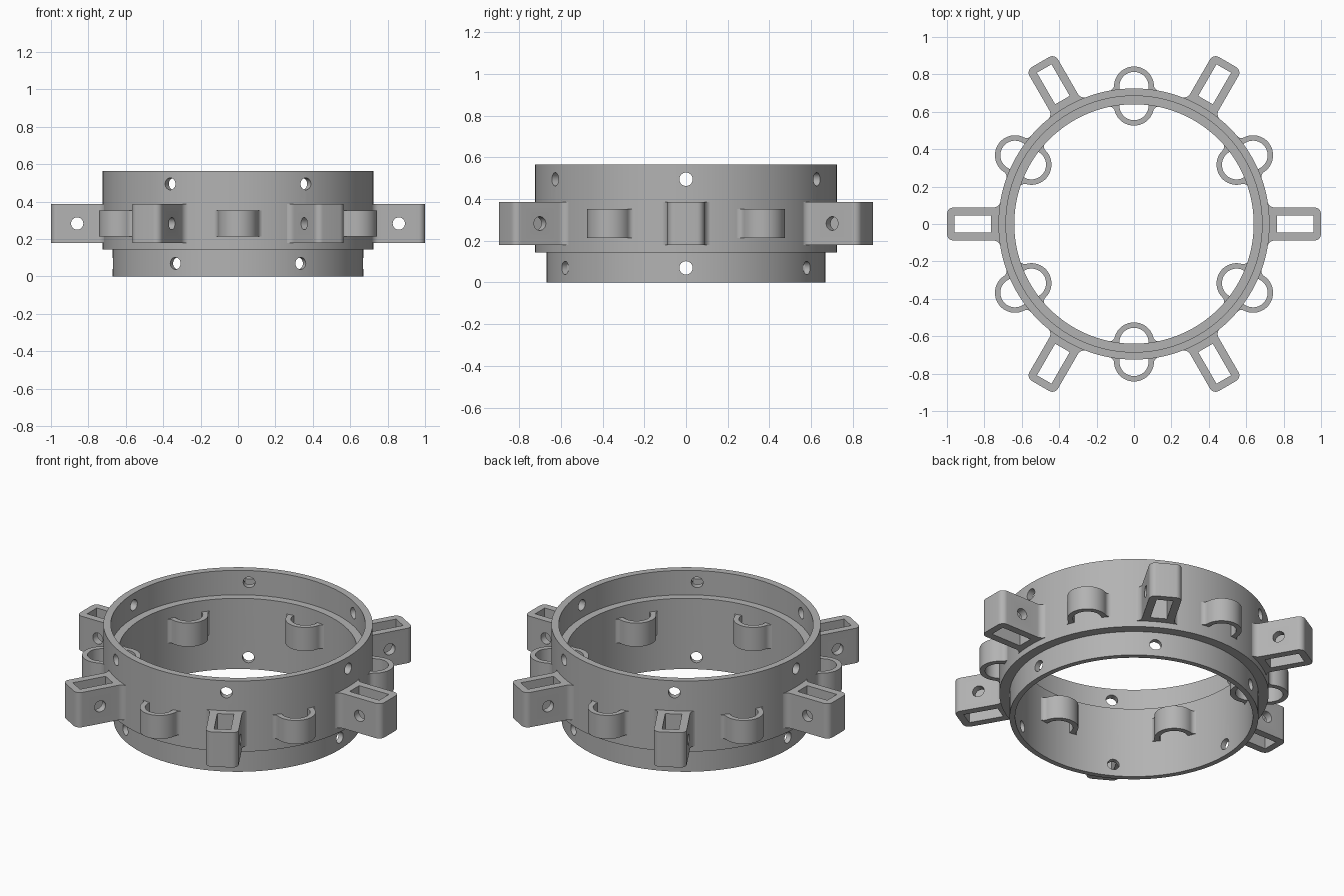
import bpy, bmesh, math
from mathutils import Matrix

if "Cube" in bpy.data.objects:
    bpy.data.objects.remove(bpy.data.objects["Cube"])

grey = bpy.data.materials.new("plain grey")
grey.use_nodes = True
COLOUR = (0.45, 0.45, 0.45, 1)
grey.diffuse_color = COLOUR
grey.node_tree.nodes["Principled BSDF"].inputs["Base Color"].default_value = COLOUR


def add_object(name, mesh, turn=0):
    ob = bpy.data.objects.new(name, mesh)
    ob.rotation_euler.z = math.radians(turn)
    bpy.context.collection.objects.link(ob)
    return ob


def finish_mesh(name, bm):
    bmesh.ops.recalc_face_normals(bm, faces=bm.faces)
    mesh = bpy.data.meshes.new(name)
    bm.to_mesh(mesh)
    bm.free()
    mesh.materials.append(grey)
    return mesh


def extrude(name, outline, z0, z1):
    bm = bmesh.new()
    face = bm.faces.new([bm.verts.new((x, y, z0)) for x, y in outline])
    up = bmesh.ops.extrude_face_region(bm, geom=[face])["geom"]
    bmesh.ops.translate(bm, vec=(0, 0, z1 - z0),
                        verts=[v for v in up if isinstance(v, bmesh.types.BMVert)])
    return finish_mesh(name, bm)


def arc(cx, cy, r, a0, a1, steps):
    angles = [a0 + (a1 - a0) * i / steps for i in range(steps + 1)]
    return [(cx + r * math.cos(a), cy + r * math.sin(a)) for a in angles]


def both_sides(half):
    """Close an outline by mirroring its +y half."""
    return half + [(x, -y) for x, y in reversed(half)]


def add_pin(bm, r, matrix, depth):
    bmesh.ops.create_cone(bm, cap_ends=True, segments=32, radius1=r, radius2=r,
                          depth=depth, matrix=matrix)


def cut(name, mesh, cutter_bm):
    """Subtract the cutter and return the resulting mesh."""
    body = add_object(name, mesh)
    cutter = add_object("hole_cutter", finish_mesh("hole_cutter", cutter_bm))
    cutter.hide_render = True
    mod = body.modifiers.new("holes", "BOOLEAN")
    mod.operation, mod.solver, mod.object = "DIFFERENCE", "EXACT", cutter
    graph = bpy.context.evaluated_depsgraph_get()
    result = bpy.data.meshes.new_from_object(body.evaluated_get(graph))
    result.name = name
    bpy.data.objects.remove(body)
    bpy.data.objects.remove(cutter)
    return result


HALF_PI = math.pi / 2
parts = []

# Stepped ring: lower spigot, upper collar with an internal seat
profile = [(0.64, 0), (0.67, 0), (0.67, 0.145), (0.725, 0.145),
           (0.725, 0.565), (0.685, 0.565), (0.685, 0.42), (0.64, 0.42)]
SEGMENTS = 120
bm = bmesh.new()
loops = []
for i in range(SEGMENTS):
    a = math.tau * i / SEGMENTS
    loops.append([bm.verts.new((r * math.cos(a), r * math.sin(a), z)) for r, z in profile])
for i, here in enumerate(loops):
    there = loops[(i + 1) % SEGMENTS]
    for j in range(len(profile)):
        k = (j + 1) % len(profile)
        bm.faces.new((here[j], there[j], there[k], here[k]))
ring_mesh = finish_mesh("ring", bm)

# Radial screw holes near the top and bottom edges
pins = bmesh.new()
for k in range(6):
    for z in (0.07, 0.495):
        add_pin(pins, 0.032, Matrix.Rotation(math.radians(60 * k), 4, "Z")
                @ Matrix.Translation((0.68, 0, z)) @ Matrix.Rotation(HALF_PI, 4, "Y"), 0.2)
parts.append(add_object("ring", cut("ring", ring_mesh, pins)))

# Slotted bracket with rounded tip, filleted root and a cross hole
W, F, TIP = 0.088, 0.04, 0.035
half = arc(1 - TIP, W - TIP, TIP, 0, HALF_PI, 8)
half += arc(0.713 + F, W + F, F, -HALF_PI, -math.pi, 8)
half += [(0.68, W + F)]
bracket_mesh = extrude("bracket", both_sides(half), 0.18, 0.387)
slot = bmesh.new()
bmesh.ops.create_cube(slot, size=1, matrix=Matrix.Translation((0.8625, 0, 0.285))
                      @ Matrix.Diagonal((0.195, 0.09, 0.4, 1)))
bracket_mesh = cut("bracket", bracket_mesh, slot)
cross = bmesh.new()
add_pin(cross, 0.033, Matrix.Translation((0.86, 0, 0.283)) @ Matrix.Rotation(HALF_PI, 4, "X"), 0.4)
bracket_mesh = cut("bracket", bracket_mesh, cross)
for k in range(6):
    parts.append(add_object(f"bracket_{k + 1}", bracket_mesh, 60 * k))


# Half-round strap loop; side is +1 outside the wall and -1 inside
def loop_outline(centre, base, side, outer=0.107, inner=0.078, f=0.03):
    rise = side * (base - centre) + f
    fy = math.sqrt((outer + f) ** 2 - rise ** 2)
    lean = math.atan2(fy, rise)
    half = arc(0, 0, outer, 0, lean, 16)
    half += arc(rise, fy, f, lean - math.pi, -math.pi, 6)
    root = side * (0.68 - centre)
    half += [(root, fy), (root, inner)]
    half += arc(0, 0, inner, HALF_PI, 0, 16)[:-1]
    tip = [(inner, 0)]
    mirrored = [(x, -y) for x, y in reversed(half[1:])]
    return [(centre + side * x, y) for x, y in half + tip + mirrored]


for name, centre, base, side in (("outer_loop", 0.735, 0.712, 1),
                                 ("inner_loop", 0.633, 0.628, -1)):
    mesh = extrude(name, loop_outline(centre, base, side), 0.213, 0.353)
    for k in range(6):
        parts.append(add_object(f"{name}_{k + 1}", mesh, 30 + 60 * k))

# Smooth the curved walls and keep the edges crisp
for ob in bpy.context.selected_objects:
    ob.select_set(False)
for ob in parts:
    ob.select_set(True)
bpy.context.view_layer.objects.active = parts[0]
bpy.ops.object.shade_smooth_by_angle(angle=math.radians(30))
